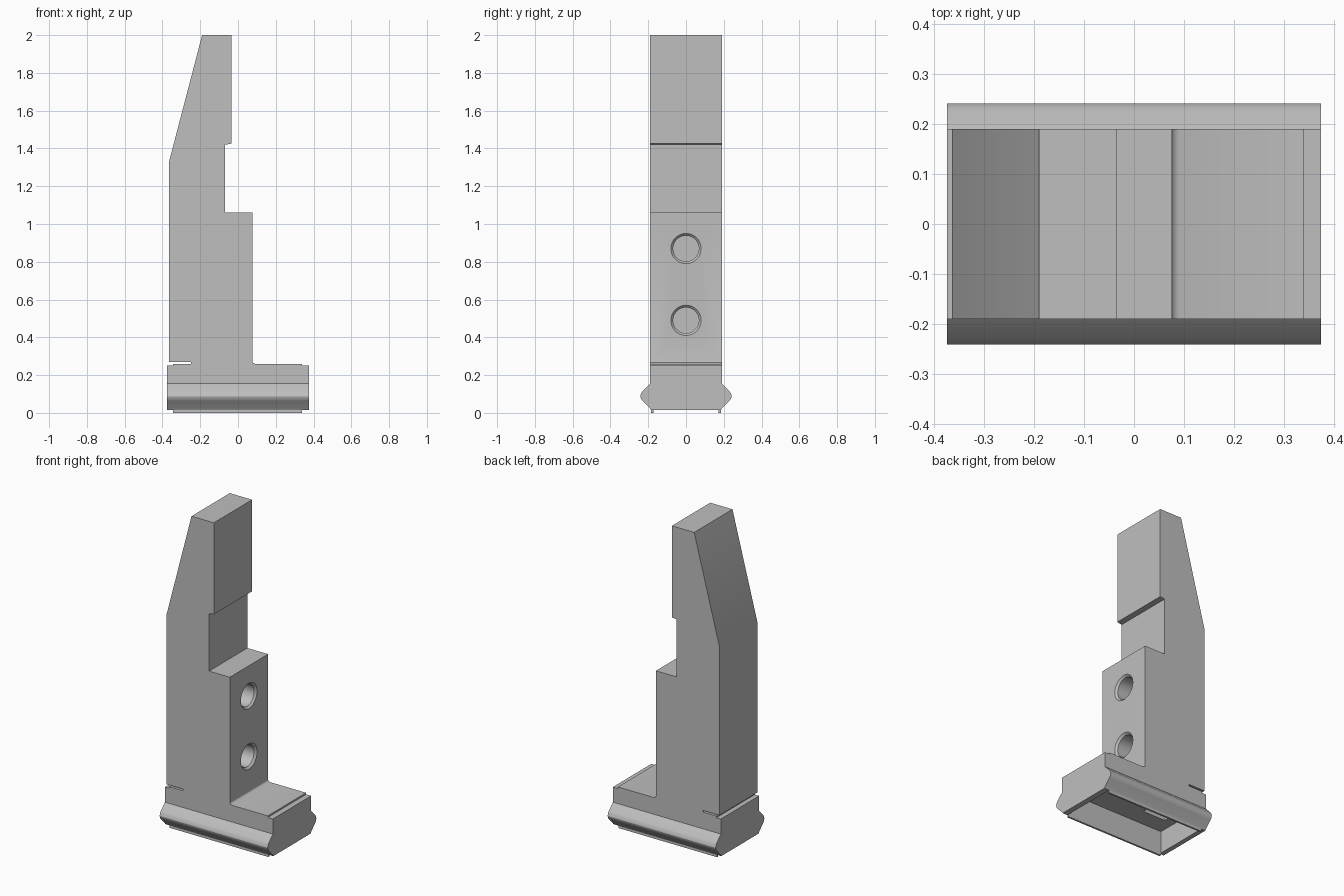
import bpy, bmesh, math
from mathutils import Vector

if "Cube" in bpy.data.objects:
    bpy.data.objects.remove(bpy.data.objects["Cube"], do_unlink=True)

grey = bpy.data.materials.new("plain grey")
grey.use_nodes = True
colour = (0.52, 0.52, 0.52, 1)
grey.diffuse_color = colour
grey.node_tree.nodes["Principled BSDF"].inputs["Base Color"].default_value = colour


def finish(name, bm):
    bmesh.ops.recalc_face_normals(bm, faces=bm.faces)
    mesh = bpy.data.meshes.new(name)
    bm.to_mesh(mesh)
    bm.free()
    mesh.materials.append(grey)
    obj = bpy.data.objects.new(name, mesh)
    bpy.context.collection.objects.link(obj)
    return obj


def prism(name, points, travel):
    """Extrude a closed outline of 3D points along a vector."""
    bm = bmesh.new()
    face = bm.faces.new([bm.verts.new(p) for p in points])
    new = bmesh.ops.extrude_face_region(bm, geom=[face])["geom"]
    moved = [g for g in new if isinstance(g, bmesh.types.BMVert)]
    bmesh.ops.translate(bm, verts=moved, vec=Vector(travel))
    return finish(name, bm)


def box(name, x0, x1, y0, y1, z0, z1):
    return prism(name, [(x0, y0, z0), (x1, y0, z0), (x1, y1, z0), (x0, y1, z0)],
                 (0, 0, z1 - z0))


def bore(name, z, rings, sides=48):
    """Round cutter along x from (x, radius) rings."""
    bm = bmesh.new()
    loops = []
    for x, r in rings:
        angles = [2 * math.pi * i / sides for i in range(sides)]
        loops.append([bm.verts.new((x, r * math.cos(a), z + r * math.sin(a))) for a in angles])
    for a, b in zip(loops, loops[1:]):
        for i in range(sides):
            j = (i + 1) % sides
            bm.faces.new((a[i], a[j], b[j], b[i]))
    bm.faces.new(loops[0])
    bm.faces.new(loops[-1])
    return finish(name, bm)


def cut(target, cutter, remove=True):
    mod = target.modifiers.new("cut", "BOOLEAN")
    mod.operation = "DIFFERENCE"
    mod.solver = "EXACT"
    mod.object = cutter
    bpy.context.view_layer.objects.active = target
    bpy.ops.object.modifier_apply(modifier=mod.name)
    if remove:
        bpy.data.objects.remove(cutter, do_unlink=True)


# Upright jaw with a tapered back, stepped front, foot pad and relief slit
outline = [(-0.345, 0.25), (0.34, 0.25), (0.34, 0.26), (0.09, 0.26), (0.082, 0.264),
           (0.078, 0.268), (0.076, 0.275), (0.076, 1.06), (-0.068, 1.06), (-0.068, 1.42),
           (-0.035, 1.425), (-0.035, 2.0), (-0.19, 2.0), (-0.365, 1.33), (-0.365, 0.27),
           (-0.25, 0.27), (-0.25, 0.26), (-0.345, 0.26)]
jaw = prism("upright_jaw", [(x, -0.19, z) for x, z in outline], (0, 0.38, 0))

# Two chamfered bolt holes in the front step
for z in (0.49, 0.87):
    cut(jaw, bore("bolt_hole", z, [(-0.17, 0.068), (0.064, 0.068), (0.076, 0.08), (0.1, 0.08)]))

# Sliding base with rounded side ridges
half = [(0.19, 0.25), (0.19, 0.155), (0.23, 0.115), (0.238, 0.103), (0.242, 0.088),
        (0.238, 0.074), (0.23, 0.064), (0.192, 0.026), (0.185, 0.015)]
section = half + [(-y, z) for y, z in reversed(half)]
base = prism("sliding_base", [(-0.375, y, z) for y, z in section], (0.75, 0, 0))

# Hollow underside and the opening above it
cut(base, box("pocket", -0.345, 0.34, -0.173, 0.173, -0.1, 0.155))
opening = box("opening", -0.28, -0.12, -0.06, 0.06, 0.1, 0.256)
cut(base, opening)

# Thin lips along the lower edges
lips = [box("lower_lip", -0.345, 0.34, min(a, b), max(a, b), 0, 0.015)
        for a, b in ((0.173, 0.185), (-0.173, -0.185))]

for obj in [jaw, base] + lips:
    bpy.ops.object.select_all(action="DESELECT")
    obj.select_set(True)
    bpy.context.view_layer.objects.active = obj
    bpy.ops.object.shade_smooth_by_angle(angle=math.radians(28))
